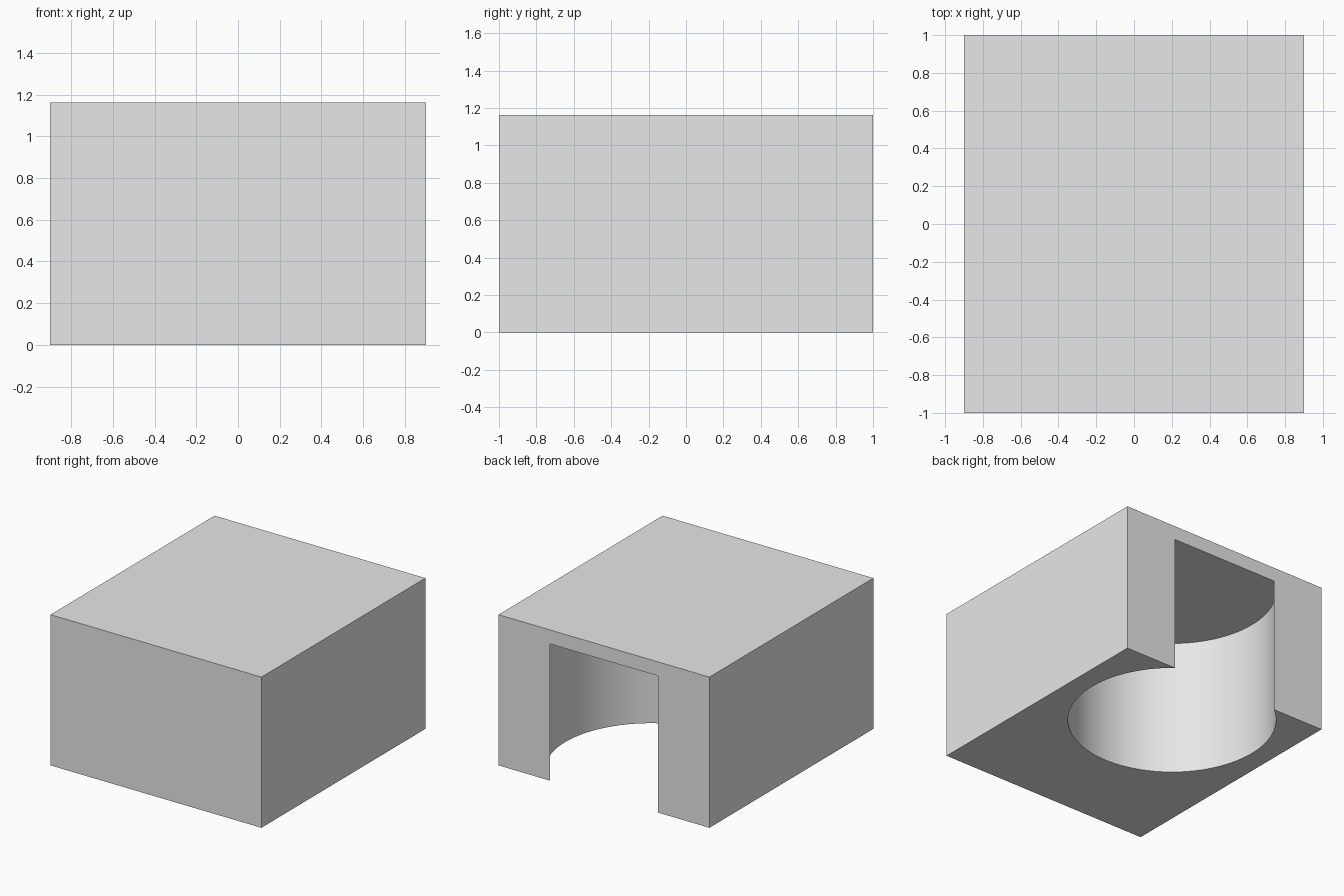
import bpy

WIDTH, DEPTH, HEIGHT = 1.8, 2.0, 1.163
POCKET_RADIUS, POCKET_Y, POCKET_TOP = 0.74, 0.42, 1.055

cube = bpy.data.objects.get("Cube")
if cube:
    bpy.data.objects.remove(cube, do_unlink=True)

# Plain grey
grey = bpy.data.materials.new("light_grey")
grey.use_nodes = True
grey.diffuse_color = (0.8, 0.8, 0.8, 1)
for node in grey.node_tree.nodes:
    if node.type == "BSDF_PRINCIPLED":
        node.inputs["Base Color"].default_value = (0.8, 0.8, 0.8, 1)

# Solid block
bpy.ops.mesh.primitive_cube_add(size=1, location=(0, 0, HEIGHT / 2))
block = bpy.context.object
block.name = "block"
block.scale = (WIDTH, DEPTH, HEIGHT)
bpy.ops.object.transform_apply(location=True, rotation=False, scale=True)
block.data.materials.append(grey)

# Round pocket, open below and breaking through the back wall
overshoot = 0.2
bpy.ops.mesh.primitive_cylinder_add(
    vertices=96, radius=POCKET_RADIUS, depth=POCKET_TOP + overshoot,
    location=(0, POCKET_Y, (POCKET_TOP - overshoot) / 2))
cutter = bpy.context.object
cutter.name = "pocket_cutter"
cutter.hide_render = True
cutter.data.materials.append(grey)

cut = block.modifiers.new("pocket", "BOOLEAN")
cut.operation = "DIFFERENCE"
cut.solver = "EXACT"
cut.object = cutter

# Apply the cut and keep the rims sharp
bpy.ops.object.select_all(action="DESELECT")
block.select_set(True)
bpy.context.view_layer.objects.active = block
bpy.ops.object.modifier_apply(modifier=cut.name)
bpy.data.objects.remove(cutter, do_unlink=True)
bpy.ops.object.shade_smooth_by_angle(angle=0.52)
